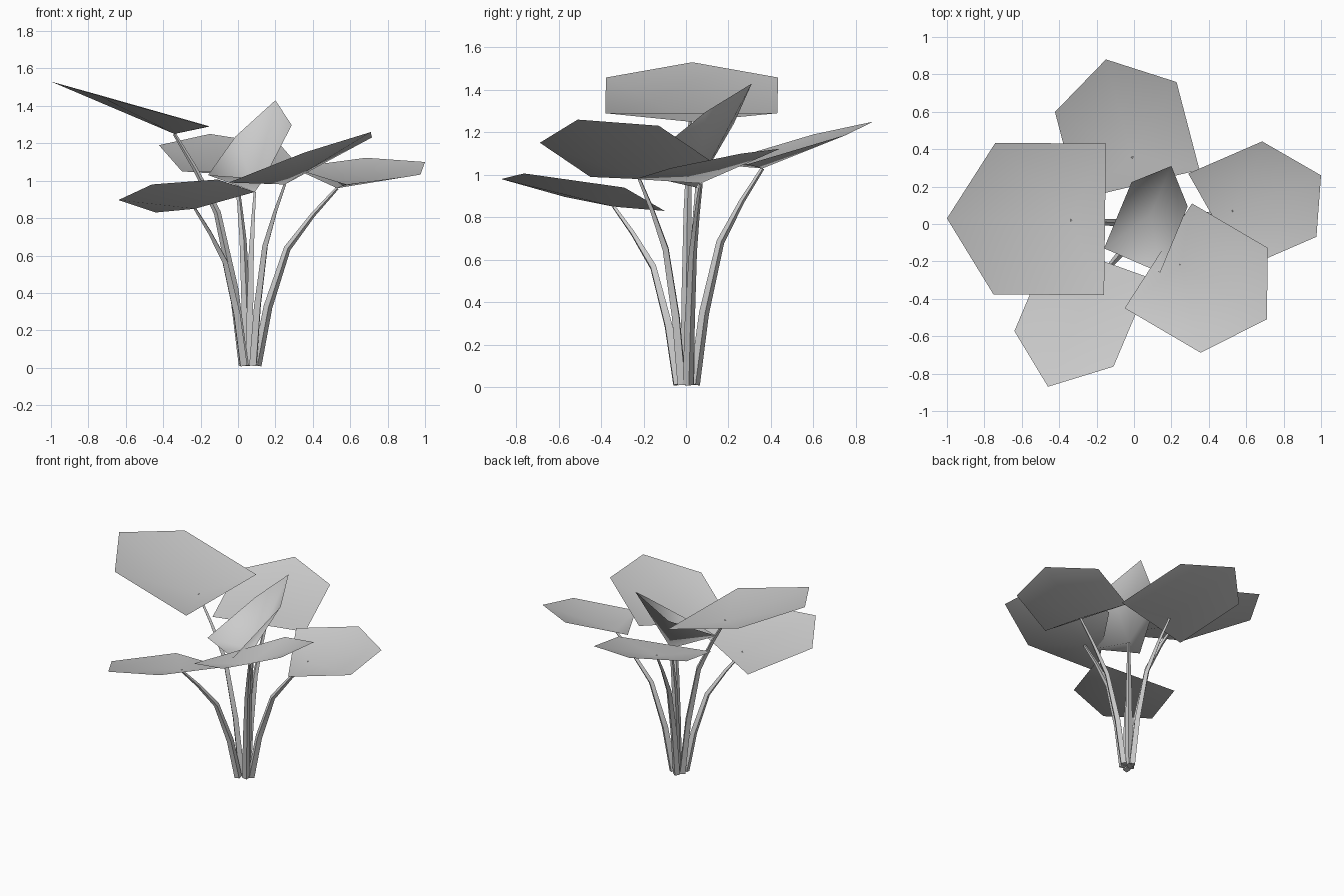
import bpy
from mathutils import Vector

cube = bpy.data.objects.get("Cube")
if cube:
    bpy.data.objects.remove(cube, do_unlink=True)


def make_material(name, colour):
    mat = bpy.data.materials.new(name)
    mat.use_nodes = True
    mat.diffuse_color = colour
    mat.node_tree.nodes["Principled BSDF"].inputs["Base Color"].default_value = colour
    return mat


PLANT_GREY = make_material("plant_grey", (0.6, 0.6, 0.6, 1))

# Along each stem: share of the height, share of the sideways reach, radius
STEM_PROFILE = [
    (0, 0, 0.026),
    (0.33, 0.14, 0.024),
    (0.66, 0.38, 0.019),
    (0.85, 0.7, 0.013),
    (1, 1, 0.009),
]


def add_leaf(name, right, tip, left, pit, twist=0):
    """Five-sided cupped blade: a rim fanned around a sunken stem joint."""
    right, tip, left = Vector(right), Vector(tip), Vector(left)
    # The shoulders sit straight ahead of the inner corners, toward the tip
    reach = (tip - (left + right) / 2) * 0.7
    droop = Vector((0, 0, twist))
    rim = [right, right + reach, tip, left + reach - droop, left]
    count = len(rim)
    faces = [(count, i, (i + 1) % count) for i in range(count)]
    mesh = bpy.data.meshes.new(name)
    mesh.from_pydata(rim + [Vector(pit)], [], faces)
    mesh.materials.append(PLANT_GREY)
    mesh.shade_smooth()
    leaf = bpy.data.objects.new(name, mesh)
    bpy.context.collection.objects.link(leaf)
    return leaf


def add_stem(name, base, top):
    """Tapered four-sided stalk that rises, then arches out to its leaf."""
    base, top = Vector((*base, 0.012)), Vector(top)
    curve = bpy.data.curves.new(name, "CURVE")
    curve.dimensions = "3D"
    curve.bevel_depth = 1
    curve.bevel_resolution = 0
    curve.use_fill_caps = True
    spline = curve.splines.new("POLY")
    spline.points.add(len(STEM_PROFILE) - 1)
    for point, (rise, spread, radius) in zip(spline.points, STEM_PROFILE):
        step = top - base
        position = base + Vector((step.x * spread, step.y * spread, step.z * rise))
        point.co = (*position, 1)
        point.radius = radius
    curve.materials.append(PLANT_GREY)
    stem = bpy.data.objects.new(name, curve)
    bpy.context.collection.objects.link(stem)
    # Turn the stalk into a mesh
    bpy.ops.object.select_all(action="DESELECT")
    stem.select_set(True)
    bpy.context.view_layer.objects.active = stem
    bpy.ops.object.convert(target="MESH")
    bpy.ops.object.shade_smooth_by_angle()
    return stem


def add_frond(name, base, right, tip, left, pit, twist=0):
    add_stem(name + "_stem", base, pit)
    add_leaf(name + "_leaf", right, tip, left, pit, twist)


# Six fronds, each given by stem base, inner corners, tip and stem joint
add_frond("right_side", base=(0.03, 0),
          right=(-0.15, 0.43, 1.29), tip=(-1, 0.03, 1.53),
          left=(-0.16, -0.38, 1.29), pit=(-0.34, 0.02, 1.25))
add_frond("back", base=(0.05, 0.04),
          right=(0.35, 0.29, 1.05), tip=(-0.15, 0.88, 1.25),
          left=(-0.3, 0.13, 1.05), pit=(-0.01, 0.36, 1.03))
add_frond("left_side", base=(0.1, 0.01),
          right=(0.58, -0.24, 0.98), tip=(1, 0.26, 1.1),
          left=(0.29, 0.27, 1.07), pit=(0.53, 0.07, 0.96))
add_frond("front_left", base=(0.08, -0.02),
          right=(-0.05, -0.45, 0.99), tip=(0.71, -0.51, 1.26),
          left=(0.31, 0.11, 1.07), pit=(0.25, -0.22, 0.98))
add_frond("centre", base=(0.06, 0.02),
          right=(0.14, -0.26, 1.01), tip=(0.2, 0.31, 1.43),
          left=(-0.16, -0.13, 1.03), pit=(0.09, 0.05, 0.94), twist=0.08)
add_frond("front_right", base=(0.03, -0.04),
          right=(-0.44, -0.1, 0.83), tip=(-0.46, -0.87, 0.98),
          left=(0.09, -0.29, 0.94), pit=(-0.23, -0.34, 0.85))
